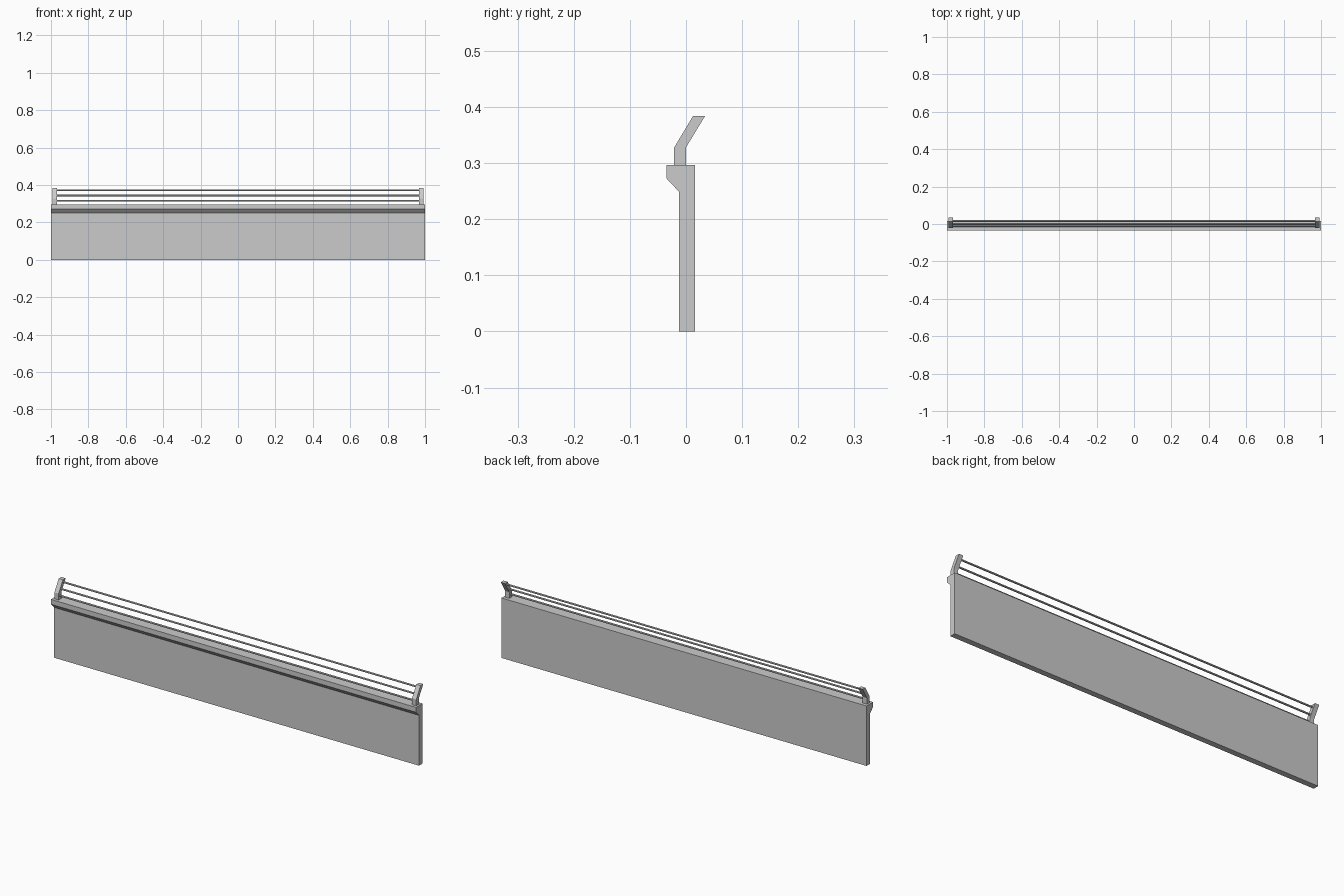
import bpy, bmesh
from mathutils import Matrix
from math import pi

if "Cube" in bpy.data.objects:
    bpy.data.objects.remove(bpy.data.objects["Cube"])


def extrude_x(name, profile, x0, x1):
    """Extrude a (y, z) profile along x."""
    bm = bmesh.new()
    face = bm.faces.new([bm.verts.new((x0, y, z)) for y, z in profile])
    new = bmesh.ops.extrude_face_region(bm, geom=[face])["geom"]
    verts = [g for g in new if isinstance(g, bmesh.types.BMVert)]
    bmesh.ops.translate(bm, vec=(x1 - x0, 0, 0), verts=verts)
    bmesh.ops.recalc_face_normals(bm, faces=bm.faces)
    return finish(name, bm)


def finish(name, bm):
    mesh = bpy.data.meshes.new(name)
    bm.to_mesh(mesh)
    bm.free()
    obj = bpy.data.objects.new(name, mesh)
    bpy.context.collection.objects.link(obj)
    return obj


# Parapet wall with a projecting chamfered cap on the front
extrude_x("parapet_wall", [(-0.0125, 0), (0.016, 0), (0.016, 0.297), (-0.035, 0.297),
                           (-0.035, 0.273), (-0.0125, 0.249)], -1, 1)

# Cranked rail posts at both ends
post = [(-0.021, 0.297), (0, 0.297), (0, 0.328), (0.034, 0.384),
        (0.0125, 0.384), (-0.021, 0.328)]
for side, x0 in (("left", -0.991), ("right", 0.968)):
    extrude_x(side + "_post", post, x0, x0 + 0.023)

# Thin round rails following the posts
for i, (y, z) in enumerate([(-0.0105, 0.315), (0, 0.344), (0.016, 0.372)]):
    bm = bmesh.new()
    bmesh.ops.create_cone(bm, cap_ends=True, segments=8, radius1=0.0045, radius2=0.0045,
                          depth=1.95,
                          matrix=Matrix.Translation((0, y, z)) @ Matrix.Rotation(pi / 2, 4, 'Y'))
    finish(f"rail_{i + 1}", bm)
